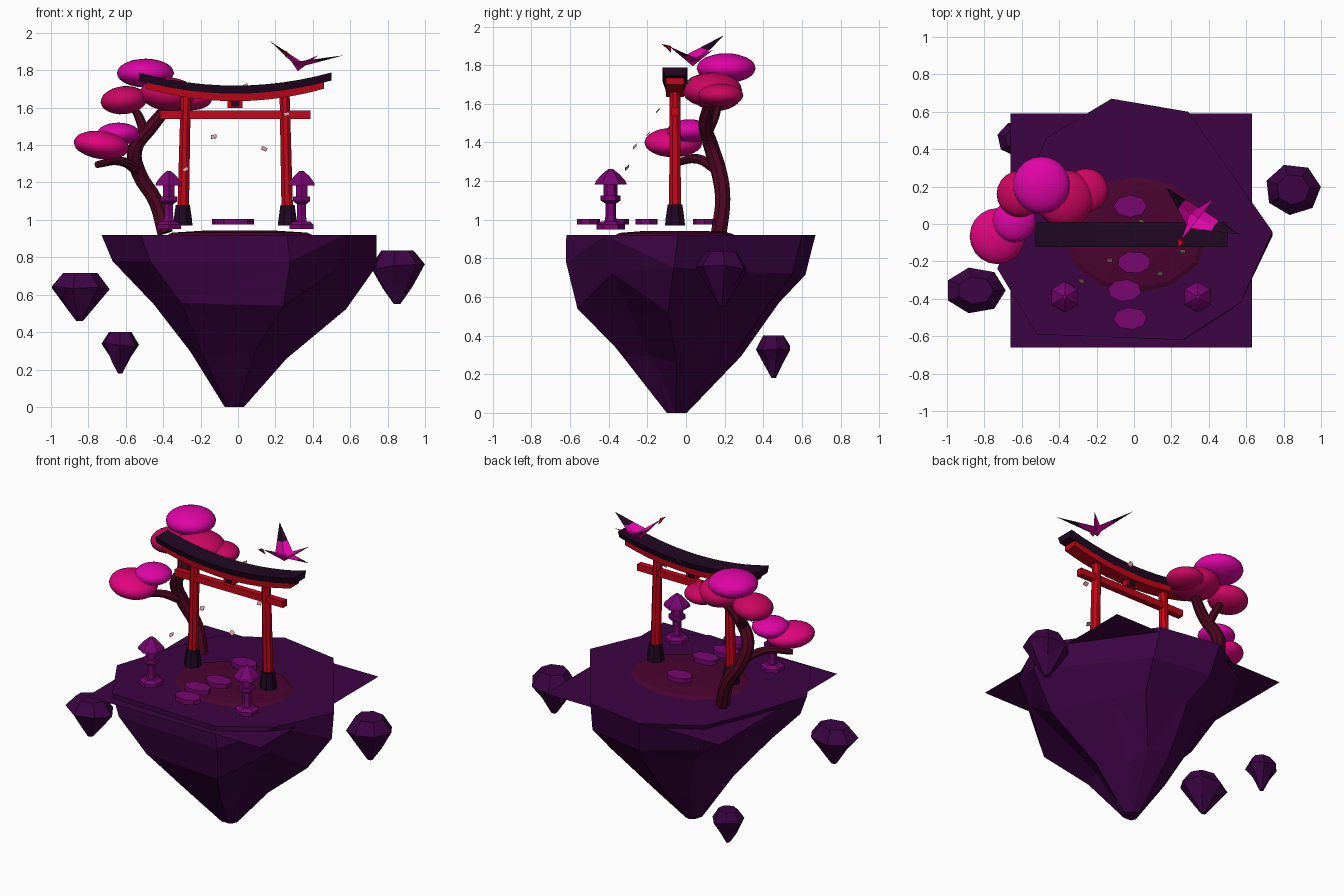
import bpy, bmesh, math, random
from mathutils import Vector, Matrix

random.seed(4)
if "Cube" in bpy.data.objects:
    bpy.data.objects.remove(bpy.data.objects["Cube"])


def material(name, hexcode):
    srgb = [int(hexcode[i:i + 2], 16) / 255 for i in (0, 2, 4)]
    col = [c / 12.92 if c < 0.04 else ((c + 0.055) / 1.055) ** 2.4 for c in srgb] + [1]
    m = bpy.data.materials.new(name)
    m.use_nodes = True
    m.diffuse_color = col
    m.node_tree.nodes["Principled BSDF"].inputs["Base Color"].default_value = col
    return m


ROCK = material("dark plum rock", "3C0444")
MOSS = material("maroon moss", "4A0430")
STONE = material("purple stone", "780670")
RED = material("gate red", "C4061A")
DARK = material("near black plum", "200822")
BARK = material("dark red bark", "4C0620")
PINK = material("hot pink", "E2047E")
CRIMSON = material("crimson pink", "CC0660")
MAGENTA = material("magenta", "E004A6")
PETAL = material("pale petal pink", "D89A9A")


def make(name, bm, *mats):
    bmesh.ops.recalc_face_normals(bm, faces=bm.faces)
    me = bpy.data.meshes.new(name)
    bm.to_mesh(me)
    bm.free()
    for m in mats:
        me.materials.append(m)
    ob = bpy.data.objects.new(name, me)
    bpy.context.collection.objects.link(ob)
    return ob


def loft(bm, rings):
    """Skin a list of equal point rings and cap both ends."""
    loops = [[bm.verts.new(p) for p in r] for r in rings]
    n = len(loops[0])
    for a, b in zip(loops, loops[1:]):
        for i in range(n):
            bm.faces.new((a[i], a[(i + 1) % n], b[(i + 1) % n], b[i]))
    bm.faces.new(loops[0])
    bm.faces.new(loops[-1])


def ngon(x, y, z, rx, ry, sides, turn=0.0):
    return [(x + rx * math.cos(turn + math.tau * i / sides),
             y + ry * math.sin(turn + math.tau * i / sides), z) for i in range(sides)]


def turned(name, x, y, profile, sides, mat, turn=0.0):
    bm = bmesh.new()
    loft(bm, [ngon(x, y, z, r, r, sides, turn) for r, z in profile])
    return make(name, bm, mat)


def box(name, centre, size, mat):
    bm = bmesh.new()
    bmesh.ops.create_cube(bm, size=1, matrix=Matrix.Translation(centre) @ Matrix.Diagonal((*size, 1)))
    return make(name, bm, mat)


# Island: an irregular outline shrunk towards the tip, pinched at the front left corner
outline = [(.74, -.04), (.46, .36), (.29, .60), (-.12, .67), (-.47, .46),
           (-.60, .15), (-.73, -.24), (-.52, -.59), (.26, -.62), (.57, -.42)]
levels = [(.92, 0, 0, 1, 1, 1), (.75, .03, -.025, .96, .96, .88), (.54, .06, -.06, .70, .81, .66),
          (.26, 0, -.03, .35, .47, .75), (0, -.02, -.05, .07, .08, 1)]
rings = []
for z, cx, cy, sx, sy, pinch in levels:
    j = .045 if .1 < z < .8 else 0
    ring = []
    for x, y in outline:
        k = pinch if x > .5 and y < -.4 else 1
        ring.append((cx + x * sx * k, cy + y * sy * k, z + random.uniform(-j, j)))
    rings.append(ring)
bm = bmesh.new()
loft(bm, rings)
bmesh.ops.triangulate(bm, faces=[f for f in bm.faces if len(f.verts) == 4])
make("island", bm, ROCK)

# Thin square ledge just below the rim, and a low moss mound
bm = bmesh.new()
bm.faces.new([bm.verts.new((x, y, .89)) for x, y in
              ((-.66, -.66), (.63, -.66), (.63, .59), (-.66, .59))])
make("ground_ledge", bm, ROCK)
bm = bmesh.new()
loft(bm, [ngon(.01, -.058, .918, .39, .315, 12), ngon(.01, -.058, .932, .36, .285, 12),
          ngon(.01, -.058, .942, .2, .16, 12)])
make("moss_mound", bm, MOSS)

# Floating rocks
for i, (x, y, low, high, rx, ry) in enumerate([(-.848, -.355, .46, .715, .162, .125),
                                              (.85, .185, .55, .835, .15, .138),
                                              (-.63, .455, .18, .40, .103, .093)]):
    h = high - low
    bm = bmesh.new()
    loft(bm, [ngon(x, y, low + h * t, rx * s, ry * s, 7, i)
              for t, s in ((0, .12), (.35, .55), (.7, 1), (1, .6))])
    for v in bm.verts:
        if low + .01 < v.co.z < high - .01:
            v.co.z += random.uniform(-.015, .015)
    bmesh.ops.triangulate(bm, faces=[f for f in bm.faces if len(f.verts) == 4])
    make(f"floating_rock_{i + 1}", bm, ROCK)

# Gate: leaning pillars with dark feet
GX, GY = -.015, -.057
for side, word in ((-1, "right"), (1, "left")):
    bm = bmesh.new()
    loft(bm, [ngon(GX + side * .28, GY, .98, .034, .034, 8, math.pi / 8),
              ngon(GX + side * .264, GY, 1.68, .029, .029, 8, math.pi / 8)])
    make(f"{word}_pillar", bm, RED)
    turned(f"{word}_pillar_foot", GX + side * .28, GY, [(.056, .97), (.053, 1.0), (.041, 1.08)],
           8, DARK, math.pi / 8)


# Gate: beams that sag in the middle and narrow towards the underside
def curved_beam(name, half, top_depth, low_depth, low, thick, rise, mat):
    bm = bmesh.new()
    sections = []
    for i in range(13):
        t = i / 6 - 1
        z = low + rise * t * t
        sections.append([(GX + half * t, GY + y / 2, z + dz) for y, dz in
                         ((-low_depth, 0), (low_depth, 0), (top_depth, thick), (-top_depth, thick))])
    loft(bm, sections)
    make(name, bm, mat)


curved_beam("roof_beam", .515, .13, .1, 1.675, .043, .07, DARK)
curved_beam("upper_beam", .475, .098, .09, 1.635, .042, .066, RED)
box("lower_beam", (GX, GY, 1.562), (.806, .04, .044), RED)
box("centre_strut", (GX, GY, 1.62), (.08, .04, .045), RED)
box("strut_plate", (GX, GY, 1.622), (.045, .055, .034), DARK)

# Stone lanterns
for x, word in ((-.37, "right"), (.34, "left")):
    for part, profile in (
            ("base", [(.074, .95), (.074, .975), (.05, .992)]),
            ("post", [(.033, .985), (.027, 1.02), (.027, 1.10)]),
            ("shelf", [(.03, 1.085), (.052, 1.10), (.052, 1.125)]),
            ("lamp", [(.036, 1.12), (.036, 1.19)]),
            ("roof", [(.083, 1.183), (.076, 1.202), (.045, 1.236), (.012, 1.262)])):
        turned(f"{word}_lantern_{part}", x, -.39, profile, 6, STONE, math.pi / 6)

# Stepping stones
for i, (x, y) in enumerate([(-.02, .095), (0, -.205), (-.05, -.355), (-.02, -.505)]):
    bm = bmesh.new()
    loft(bm, [ngon(x, y, z, .09, .06, 8, i * .3) for z in (.975, 1.005)])
    make(f"stepping_stone_{i + 1}", bm, STONE)


# Tree limbs as tapered curves
def limb(name, points):
    cu = bpy.data.curves.new(name, "CURVE")
    cu.dimensions = "3D"
    cu.bevel_depth = 1
    cu.bevel_resolution = 2
    cu.resolution_u = 4
    cu.use_fill_caps = True
    sp = cu.splines.new("BEZIER")
    sp.bezier_points.add(len(points) - 1)
    for bp, (x, y, z, r) in zip(sp.bezier_points, points):
        bp.co = (x, y, z)
        bp.radius = r
        bp.handle_left_type = bp.handle_right_type = "AUTO"
    cu.materials.append(BARK)
    ob = bpy.data.objects.new(name, cu)
    bpy.context.collection.objects.link(ob)
    bpy.ops.object.select_all(action="DESELECT")
    bpy.context.view_layer.objects.active = ob
    ob.select_set(True)
    bpy.ops.object.convert(target="MESH")
    bpy.ops.object.shade_smooth_by_angle()


limb("trunk", [(-.39, .17, .93, .044), (-.44, .19, 1.1, .042), (-.53, .17, 1.25, .042),
               (-.55, .13, 1.38, .04), (-.47, .1, 1.49, .036), (-.36, .13, 1.62, .03)])
limb("side_branch", [(-.53, .16, 1.26, .03), (-.63, .06, 1.315, .025), (-.755, -.05, 1.295, .018)])
limb("upper_branch", [(-.5, .11, 1.45, .028), (-.525, .15, 1.54, .025), (-.57, .17, 1.62, .018)])

# Blossom clouds
for i, (x, y, z, r, rz, tilt, mat) in enumerate([
        (-.495, .208, 1.785, .153, .077, 0, MAGENTA), (-.61, .16, 1.64, .125, .075, -.1, CRIMSON),
        (-.37, .135, 1.672, .155, .09, .08, CRIMSON), (-.255, .18, 1.645, .117, .06, 0, CRIMSON),
        (-.73, -.065, 1.4, .15, .075, .14, PINK), (-.64, .017, 1.46, .115, .06, 0, MAGENTA)]):
    bm = bmesh.new()
    bmesh.ops.create_icosphere(bm, subdivisions=3, radius=1, matrix=Matrix.Translation((x, y, z))
                               @ Matrix.Rotation(tilt, 4, "Y") @ Matrix.Diagonal((r, r, rz, 1)))
    for f in bm.faces:
        f.smooth = True
    make(f"blossom_cloud_{i + 1}", bm, mat)

# Folded paper bird: slim body, red head and two wings
head, tail = Vector((.25, -.09, 1.9)), Vector((.43, .14, 1.88))
keel, back = Vector((.32, .035, 1.795)), Vector((.325, .045, 1.83))
side = Vector((.02, -.016, 0))
bm = bmesh.new()
v = [bm.verts.new(p) for p in (head, tail, keel, back - side, back + side)]
for a, b, c in ((0, 2, 3), (0, 4, 2), (1, 3, 2), (1, 2, 4), (0, 3, 4), (1, 4, 3)):
    bm.faces.new((v[a], v[b], v[c]))
make("bird_body", bm, MAGENTA)
bm = bmesh.new()
for p in (head - side * .7, head + side * .7, head + Vector((.01, .012, -.035)), (.235, -.125, 1.91)):
    bm.verts.new(p)
bmesh.ops.convex_hull(bm, input=bm.verts)
make("bird_head", bm, RED)
for word, tip in (("right", (.172, .195, 1.955)), ("left", (.565, -.056, 1.88))):
    tip = Vector(tip)
    root = [keel.lerp(head, .45), keel + Vector((0, 0, .02)), keel.lerp(tail, .4)]
    bm = bmesh.new()
    inner = [bm.verts.new(p) for p in root]
    mid = [bm.verts.new(p.lerp(tip, .45)) for p in root]
    end = bm.verts.new(tip)
    for i in range(2):
        bm.faces.new((inner[i], inner[i + 1], mid[i + 1], mid[i]))
        bm.faces.new((mid[i], mid[i + 1], end)).material_index = 1
    make(f"bird_{word}_wing", bm, MAGENTA, DARK)

# Drifting petals
for i, p in enumerate([(-.13, -.195, 1.445), (.14, -.265, 1.38), (.26, -.145, 1.565),
                       (-.28, -.305, 1.27), (.04, .015, 1.715)]):
    petal = box(f"petal_{i + 1}", (0, 0, 0), (.03, .026, .002), PETAL)
    petal.location = p
    petal.rotation_euler = (.8, random.uniform(-.5, .5), 0)
